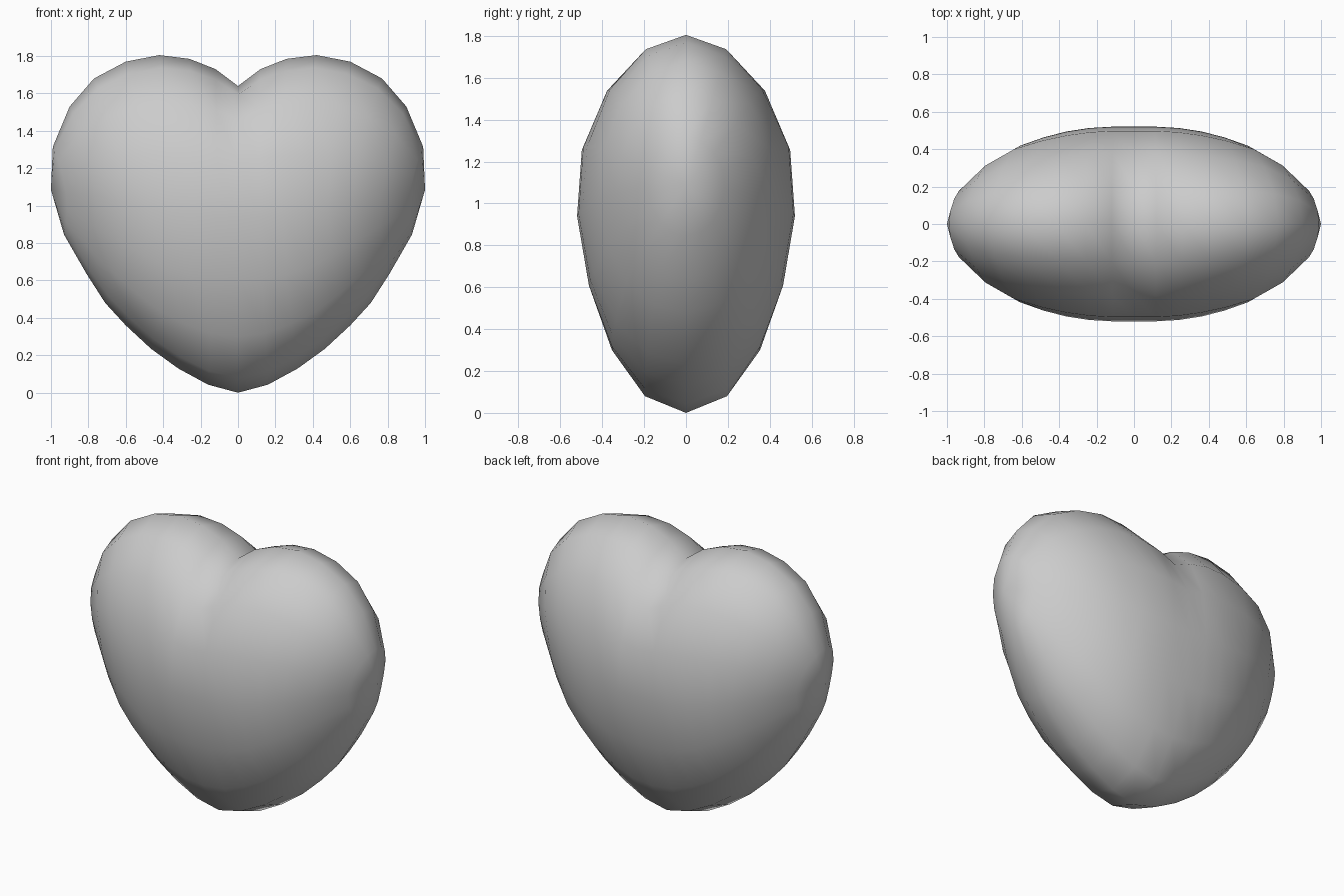
import bpy, bmesh, math

cube = bpy.data.objects.get("Cube")
if cube:
    bpy.data.objects.remove(cube, do_unlink=True)

grey = bpy.data.materials.new("light_grey")
grey.use_nodes = True
colour = (0.6, 0.6, 0.6, 1)
grey.diffuse_color = colour
grey.node_tree.nodes["Principled BSDF"].inputs["Base Color"].default_value = colour

# Cross-section rings from the side tip to the middle:
# top x, top z, bottom x, bottom z, side x, side z, half depth
RINGS = [
    (0.99, 1.315, 0.93, 0.845, 0.92, 1.07, 0.18),
    (0.90, 1.53, 0.81, 0.636, 0.765, 1.05, 0.32),
    (0.77, 1.68, 0.71, 0.48, 0.61, 1.02, 0.41),
    (0.60, 1.77, 0.60, 0.36, 0.48, 0.99, 0.455),
    (0.42, 1.805, 0.465, 0.235, 0.36, 0.96, 0.485),
    (0.26, 1.785, 0.32, 0.13, 0.24, 0.95, 0.503),
    (0.12, 1.73, 0.16, 0.043, 0.12, 0.94, 0.51),
    (0.0, 1.64, 0.0, 0.0, 0.0, 0.94, 0.51),
]
SEGMENTS = 16


def blend(top, side, bottom, c):
    """Pass smoothly through the top, side and bottom of a ring."""
    return side + c * (top - bottom) / 2 + c * c * ((top + bottom) / 2 - side)


def add_ring(bm, ring, sign):
    tx, tz, bx, bz, sx, sz, depth = ring
    verts = []
    for i in range(SEGMENTS):
        a = math.tau * i / SEGMENTS
        c = math.cos(a)
        fullness = 1.02 + 0.11 * c * (1 - c * c)
        verts.append(bm.verts.new((sign * blend(tx, sx, bx, c),
                                   depth * fullness * math.sin(a),
                                   blend(tz, sz, bz, c))))
    return verts


# Skin the rings from tip to tip
bm = bmesh.new()
loops = [add_ring(bm, r, 1) for r in RINGS]
loops += [add_ring(bm, r, -1) for r in reversed(RINGS[:-1])]
for first, second in zip(loops, loops[1:]):
    for i in range(SEGMENTS):
        j = (i + 1) % SEGMENTS
        bm.faces.new((first[i], first[j], second[j], second[i]))

# Close both side tips
for x, loop in ((1, loops[0]), (-1, loops[-1])):
    tip = bm.verts.new((x, 0, 1.085))
    for i in range(SEGMENTS):
        bm.faces.new((tip, loop[i], loop[(i + 1) % SEGMENTS]))
bmesh.ops.recalc_face_normals(bm, faces=bm.faces)
for face in bm.faces:
    face.smooth = True

mesh = bpy.data.meshes.new("heart")
bm.to_mesh(mesh)
bm.free()
mesh.materials.append(grey)
heart = bpy.data.objects.new("heart", mesh)
bpy.context.collection.objects.link(heart)
